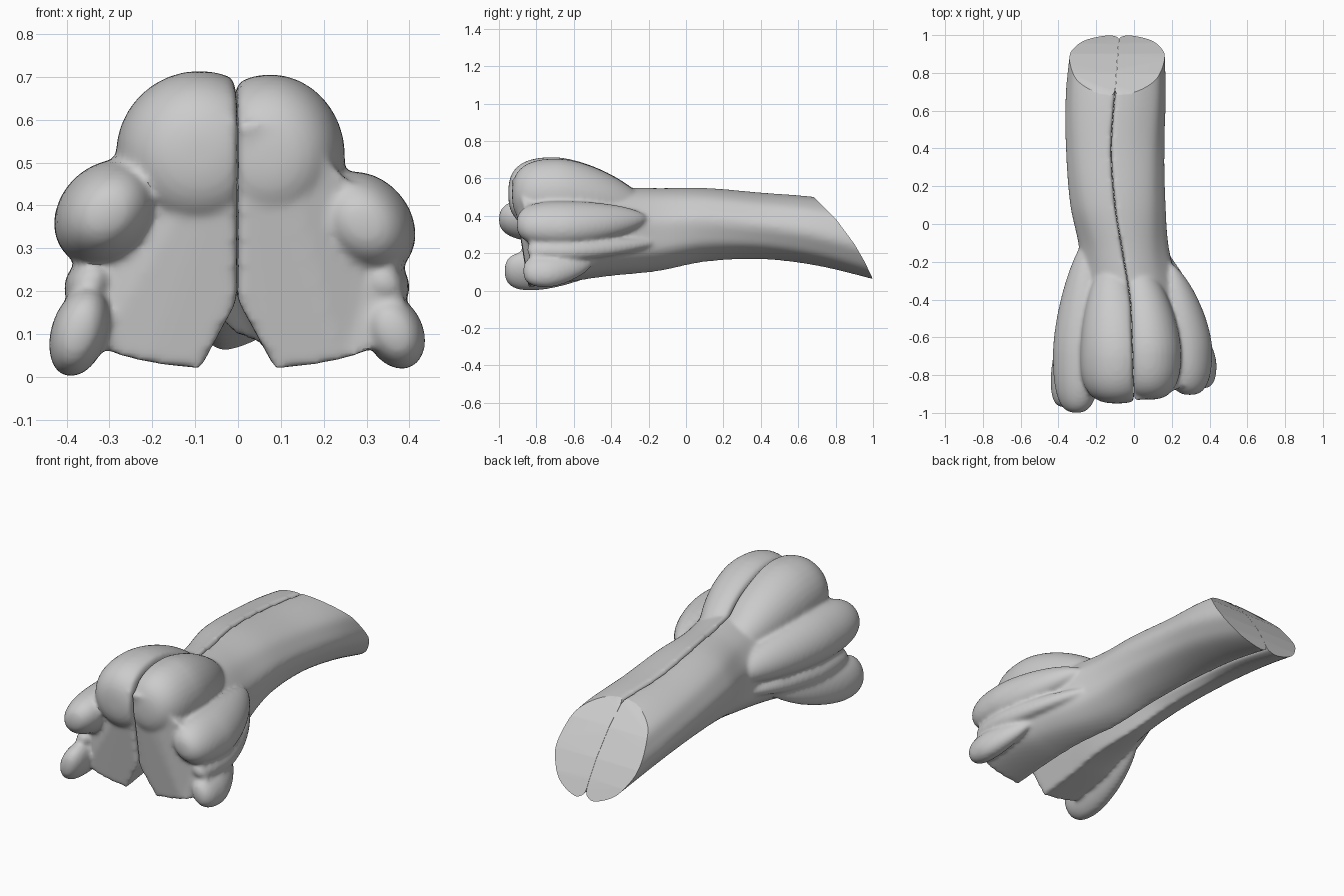
import bpy, bmesh
from math import sin, cos, radians, pi, copysign

if "Cube" in bpy.data.objects:
    bpy.data.objects.remove(bpy.data.objects["Cube"])

grey = bpy.data.materials.new("plain grey")
grey.use_nodes = True
grey.diffuse_color = (0.6, 0.6, 0.6, 1)
grey.node_tree.nodes["Principled BSDF"].inputs["Base Color"].default_value = grey.diffuse_color

# Limb stations: y, seam x, right x, left x, top, bottom, groove apex, flare
STATIONS = [
    (-.92, 0, -.36, .36, .60, .015, .175, .4),
    (-.6, -.01, -.35, .33, .57, .05, .21, .35),
    (-.4, -.02, -.31, .27, .555, .075, .24, .25),
    (-.15, -.06, -.29, .19, .55, .1, .23, .1),
    (.1, -.1, -.335, .165, .55, .15, .21, 0),
    (.4, -.12, -.357, .157, .525, .165, .2, 0),
    (.7, -.1, -.357, .165, .5, .13, .15, 0),
    (1.05, -.075, -.32, .155, .44, .045, .07, 0),
]

# Lobes: x, y, z, x radius, z radius, front length, tail length, tail drift x, tail drift z
LOBES = {
    -1: [(-.09, -.7, .52, .195, .194, .25, .52, -.03, -.1),
         (-.305, -.68, .382, .122, .125, .32, .62, .07, -.02),
         (-.37, -.82, .105, .068, .105, .15, .5, .08, .09),
         (-.345, -.68, .22, .06, .06, .2, .55, .08, .04)],
    1: [(.075, -.68, .515, .175, .191, .25, .5, -.06, -.1),
        (.295, -.66, .357, .117, .122, .245, .45, -.1, .03),
        (.365, -.74, .105, .07, .087, .13, .25, -.07, .05),
        (.34, -.65, .22, .06, .06, .2, .5, -.17, .04)],
}


def station(y):
    """Smoothly blended station values at y."""
    y = min(max(y, STATIONS[0][0]), STATIONS[-1][0])
    i = max(k for k in range(len(STATIONS) - 1) if STATIONS[k][0] <= y)
    last = len(STATIONS) - 1
    a, b, c, d = (STATIONS[min(max(i + k, 0), last)] for k in (-1, 0, 1, 2))
    h = c[0] - b[0]
    t = (y - b[0]) / h
    out = [y]
    for k in range(1, len(b)):
        m = (c[k] - a[k]) / (c[0] - a[0]) * h
        n = (d[k] - b[k]) / (d[0] - b[0]) * h
        out.append(b[k] + t * m + t * t * (3 * (c[k] - b[k]) - 2 * m - n)
                   + t ** 3 * (2 * (b[k] - c[k]) + m + n))
    return out


def loft(bm, rings):
    """Skin a list of equal rings and cap both ends with fans."""
    rows = [[bm.verts.new(p) for p in ring] for ring in rings]
    n = len(rows[0])
    for r, s in zip(rows, rows[1:]):
        for i in range(n):
            bm.faces.new((r[i], r[(i + 1) % n], s[(i + 1) % n], s[i]))
    bm.faces.new(rows[0][::-1])
    bm.faces.new(rows[-1])


def limb_ring(y, side):
    y, seam, right, left, top, bottom, apex, flare = station(y)
    width = (left if side > 0 else right) - seam
    mid, half = (top + bottom) / 2, (top - bottom) / 2
    front = min(max((-.5 - y) / .4, 0), 1)
    ring = []
    for k in range(35):
        a = radians(90 - 5 * k)
        ripple = 1 + .016 * sin(9 * a + 3 * y) * cos(a)
        u = width * cos(a) * (1 - flare * sin(a)) * ripple
        power = .9 if a > 0 else .9 - flare * .7
        z = mid + half * copysign(abs(sin(a)) ** power, sin(a))
        ring.append((seam + u, y + front * (.16 * (.5 - z) + 1.6 * u * u * z), z))
    ring.append((seam, y + front * .16 * (.5 - apex), apex))
    return ring


def lobe_rings(side, x, y, z, rx, rz, front, tail, dx, dz):
    """Rounded pad with a blunt front and a long tapering tail."""
    rings = []
    for k in range(-20, 21):
        t = sin(k / 20 * pi / 2) * .999
        power = 2.7 if t < 0 else 1.7
        r = (1 - abs(t) ** power) ** (1 / power)
        drift = max(t, 0) ** 1.5
        yy = y + t * (front if t < 0 else tail)
        ring = []
        for j in range(32):
            a = j * pi / 16
            up = rz * r * sin(a)
            tilt = -.2 * side * up if abs(x) > .2 else 0
            ring.append((x + dx * drift + rx * r * cos(a) + tilt, yy, z + dz * drift + up))
        rings.append(ring)
    return rings


def mesh_object(name, bm):
    bmesh.ops.recalc_face_normals(bm, faces=bm.faces)
    mesh = bpy.data.meshes.new(name)
    bm.to_mesh(mesh)
    bm.free()
    obj = bpy.data.objects.new(name, mesh)
    bpy.context.collection.objects.link(obj)
    mesh.materials.append(grey)
    return obj


def bake(obj):
    """Apply the modifiers of one object."""
    bpy.ops.object.select_all(action='DESELECT')
    obj.select_set(True)
    bpy.context.view_layer.objects.active = obj
    bpy.ops.object.convert(target='MESH')


# Slanted, slightly rounded end cut
bm = bmesh.new()
CUT = [(.6, .57), (.685, .5), (.8, .385), (.9, .25), (.955, .155), (1, .06), (1.02, -.1), (1.4, -.1), (1.4, .57)]
loft(bm, [[(x, y, z) for y, z in CUT] for x in (-.7, .7)])
cutter = mesh_object("end_cutter", bm)
cutter.hide_render = True

# Two halves meeting along the seam, blended straight and then bent to the seam curve
for side, name in ((-1, "right_half"), (1, "left_half")):
    bm = bmesh.new()
    loft(bm, [limb_ring(-.92 + 1.97 * k / 60, side) for k in range(61)])
    for spec in LOBES[side]:
        loft(bm, lobe_rings(side, *spec))
    for v in bm.verts:
        v.co.x = side * max(side * (v.co.x - station(v.co.y)[1]), .0005)
    half = mesh_object(name, bm)
    remesh = half.modifiers.new("blend", 'REMESH')
    remesh.mode = 'VOXEL'
    remesh.voxel_size = .01
    smooth = half.modifiers.new("soften", 'SMOOTH')
    smooth.factor = .5
    smooth.iterations = 12
    bake(half)
    for v in half.data.vertices:
        v.co.x += station(v.co.y)[1]
    cut = half.modifiers.new("end_cut", 'BOOLEAN')
    cut.operation = 'DIFFERENCE'
    cut.object = cutter
    bake(half)
    bpy.ops.object.shade_smooth_by_angle(angle=radians(40))

bpy.data.objects.remove(cutter)
